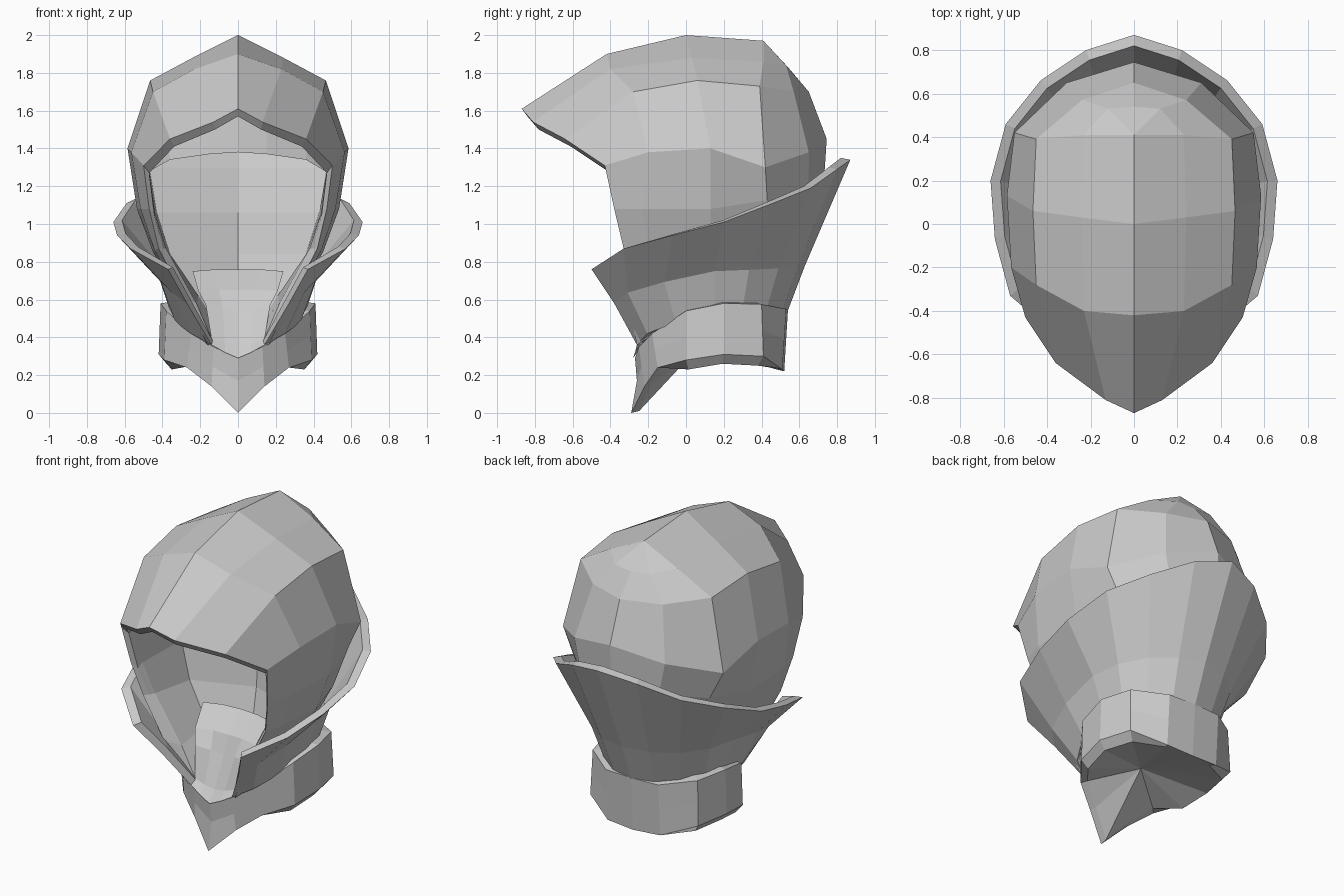
import bpy, bmesh
from math import sin, cos, pi

if "Cube" in bpy.data.objects:
    bpy.data.objects.remove(bpy.data.objects["Cube"])


def arc(front, wide, back, n1, n2):
    """Half-ring: quarter ellipse front->wide, then wide->back."""
    pts = []
    for i in range(n1):
        t = i / n1
        a = t * pi / 2
        pts.append((front[0] + (wide[0] - front[0]) * sin(a),
                    wide[1] + (front[1] - wide[1]) * cos(a),
                    front[2] + (wide[2] - front[2]) * t))
    for i in range(n2 + 1):
        t = i / n2
        a = t * pi / 2
        pts.append((wide[0] * cos(a), wide[1] + (back[1] - wide[1]) * sin(a),
                    wide[2] + (back[2] - wide[2]) * t))
    return pts


def loft(name, rows, closed=False):
    """Skin half-rows, mirror in x, weld, and optionally close into a solid wall."""
    bm = bmesh.new()
    for s in (1, -1):
        grid = [[bm.verts.new((s * x, y, z)) for x, y, z in r] for r in rows]
        pairs = list(zip(grid, grid[1:]))
        if closed:
            pairs.append((grid[-1], grid[0]))
        for a, b in pairs:
            for i in range(len(a) - 1):
                q = [a[i], a[i + 1], b[i + 1], b[i]]
                bm.faces.new(q if s > 0 else q[::-1])
    bmesh.ops.remove_doubles(bm, verts=bm.verts, dist=0.002)
    bmesh.ops.dissolve_degenerate(bm, edges=bm.edges, dist=0.001)
    if closed:
        bmesh.ops.holes_fill(bm, edges=[e for e in bm.edges if e.is_boundary], sides=0)
    bmesh.ops.recalc_face_normals(bm, faces=bm.faces)
    me = bpy.data.meshes.new(name)
    bm.to_mesh(me)
    bm.free()
    ob = bpy.data.objects.new(name, me)
    bpy.context.collection.objects.link(ob)
    return ob


# Hood: crown rows from the ridge outwards, then rings down into the collar
crown_top = (0, .41, 1.97)
hood = [
    [(0, -.87, 1.61), (0, -.42, 1.90), (0, 0, 2.0), crown_top, crown_top, crown_top],
    [(.13, -.81, 1.54), (.23, -.40, 1.82), (.24, .03, 1.88), (.23, .41, 1.86),
     (.12, .53, 1.84), (0, .54, 1.83)],
    [(.36, -.64, 1.45), (.45, -.28, 1.70), (.465, .06, 1.76), (.45, .39, 1.73),
     (.24, .57, 1.70), (0, .65, 1.70)],
    [(.50, -.43, 1.31), (.565, -.2, 1.38), (.585, .13, 1.40), (.55, .42, 1.30),
     (.31, .65, 1.38), (0, .745, 1.45)],
    arc((.47, -.38, 1.08), (.535, .13, 1.08), (0, .73, 1.22), 2, 3),
    arc((.42, -.33, .87), (.45, .13, .85), (0, .62, .92), 2, 3),
    arc((.28, -.31, .60), (.31, .13, .62), (0, .50, .62), 2, 3),
    arc((.16, -.26, .36), (.27, .13, .50), (0, .45, .50), 2, 3),
]
loft("hood", hood)

# Lining: brim thickness, upright brow frame, and the hollow behind the opening
edge = [r[0] for r in hood]
lip = [(x * .94, y + .03, z - .04 * (z > 1)) for x, y, z in edge]
frame = [(0, -.48, 1.38), (.15, -.47, 1.37), (.36, -.42, 1.34), (.47, -.36, 1.28),
         (.44, -.31, 1.06), (.38, -.27, .87), (.22, -.24, .58), (.13, -.22, .37)]
brow = [(0, -.47, 1.60), (.15, -.46, 1.58), (.37, -.41, 1.46)] + [
    tuple((a + b) / 2 for a, b in zip(p, q)) for p, q in zip(lip[3:], frame[3:])]
hollow = [(0, .28, 1.44), (.14, .28, 1.43), (.36, .22, 1.40), (.47, .12, 1.30),
          (.43, .06, 1.06), (.36, .04, .84), (.21, 0, .62), (.10, -.10, .45)]
spine = [(0, y + .14, z) for x, y, z in hollow]
loft("face_lining", [edge, lip, brow, frame, hollow, spine])

# Cloth bridging the chin between the two hood edges
loft("chin_cloth", [
    [(0, -.28, .29), (.07, -.27, .32), (.14, -.26, .36)],
    [(0, -.23, .36), (.07, -.23, .37), (.14, -.22, .39)],
    [(0, -.14, .54), (.08, -.15, .55), (.17, -.18, .57)],
    [(0, -.10, .65), (.10, -.10, .65), (.21, -.12, .645)],
    [(0, .03, .76), (.12, .02, .76), (.24, 0, .75)],
])

# Flared collar: outer wall, rim and inner wall
rim = [(.37, -.50, .76), (.57, -.33, .87), (.64, -.07, .94), (.66, .20, 1.01),
       (.59, .46, 1.11), (.43, .66, 1.19), (.22, .80, 1.29), (0, .87, 1.34)]
mid = arc((.27, -.38, .58), (.43, .15, .75), (0, .63, .78), 3, 4)
base = arc((.14, -.26, .36), (.36, .15, .54), (0, .535, .53), 3, 4)


def inset(row, k):
    return [(x * k, .15 + (y - .15) * k, z + .01) for x, y, z in row]


loft("flared_collar", [base, mid, rim, inset(rim, .93), inset(mid, .92),
                       inset(base, .90)], closed=True)

# Neck band with the pointed front, lipped underside and hollow bottom
top = [(0, -.27, .29), (.13, -.25, .35), (.25, -.18, .42), (.38, 0, .54),
       (.41, .20, .58), (.36, .40, .575), (.18, .53, .55), (0, .54, .55)]
bottom = [(0, -.29, 0), (.14, -.22, .14), (.27, -.15, .24), (.39, 0, .28),
          (.42, .20, .31), (.37, .41, .30), (.18, .51, .23), (0, .52, .22)]
belt = [tuple((a + b) / 2 for a, b in zip(p, q)) for p, q in zip(top, bottom)]
belt[0] = (0, -.26, .17)
under = [(x * .90, .13 + (y - .13) * .90, z - .05 if z > .25 else z + .01)
         for x, y, z in bottom]
loft("neck_band", [inset(top, .82), top, belt, bottom, under, [(0, .06, .34)] * 8])
